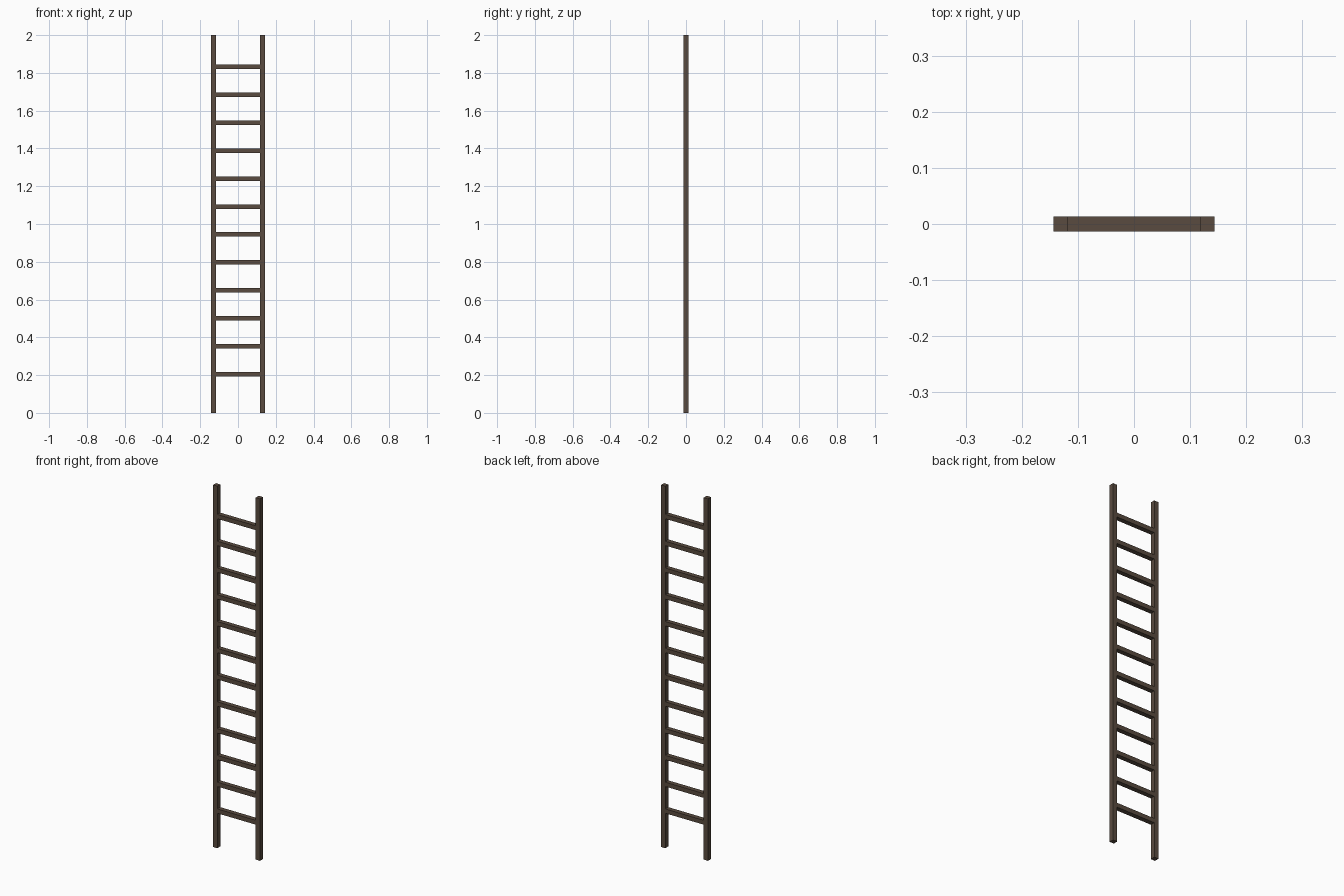
import bpy

if "Cube" in bpy.data.objects:
    bpy.data.objects.remove(bpy.data.objects["Cube"])

T = 0.026            # timber thickness
HALF_W = 0.1435      # half of the overall width
RUNGS = 12
Z_FIRST, Z_LAST = 0.205, 1.832

wood = bpy.data.materials.new("dark_wood")
wood.diffuse_color = (0.10, 0.07, 0.05, 1)
wood.use_nodes = True
wood.node_tree.nodes["Principled BSDF"].inputs["Base Color"].default_value = wood.diffuse_color


def box(name, location, size):
    bpy.ops.mesh.primitive_cube_add(size=1, location=location)
    ob = bpy.context.object
    ob.name = name
    ob.scale = size
    bpy.ops.object.transform_apply(location=False, rotation=False, scale=True)
    ob.data.materials.append(wood)
    return ob


# Side rails
for side, label in ((-1, "left"), (1, "right")):
    box(f"{label}_rail", (side * (HALF_W - T / 2), 0, 1), (T, T, 2))

# Rungs fitted between the rails
step = (Z_LAST - Z_FIRST) / (RUNGS - 1)
for i in range(RUNGS):
    box(f"rung_{i + 1}", (0, 0, Z_FIRST + i * step), (2 * (HALF_W - T), T, 0.024))
